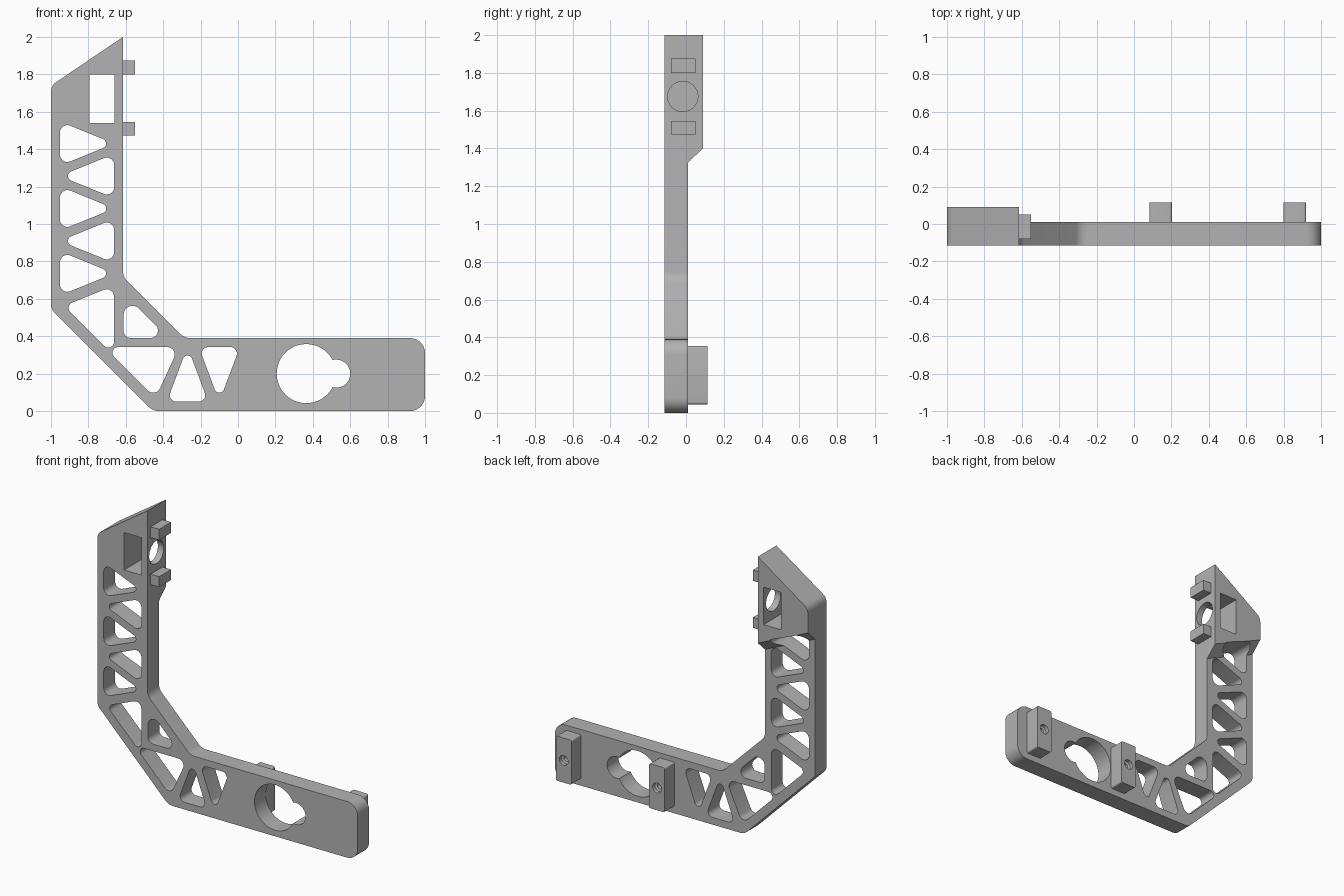
import bpy, bmesh, math
from mathutils import Vector

if "Cube" in bpy.data.objects:
    bpy.data.objects.remove(bpy.data.objects["Cube"], do_unlink=True)

grey = bpy.data.materials.new("plain grey")
grey.use_nodes = True
GREY = (0.45, 0.45, 0.45, 1)
grey.diffuse_color = GREY
grey.node_tree.nodes["Principled BSDF"].inputs["Base Color"].default_value = GREY

FRONT, BACK, HEAD_BACK, POST_BACK = -0.115, 0.01, 0.09, 0.115
ARM_FACE = -0.615


def fillet(corners, steps=8):
    """Round each (x, z, radius) corner of a polygon."""
    out = []
    n = len(corners)
    for i, (x, z, r) in enumerate(corners):
        p = Vector((x, z))
        if r == 0:
            out.append(p)
            continue
        a = (Vector(corners[i - 1][:2]) - p).normalized()
        b = (Vector(corners[(i + 1) % n][:2]) - p).normalized()
        half = a.angle(b) / 2
        centre = p + (a + b).normalized() * (r / math.sin(half))
        start = p + a * (r / math.tan(half)) - centre
        end = p + b * (r / math.tan(half)) - centre
        sweep = start.angle(end)
        for k in range(steps + 1):
            t = k / steps
            out.append(centre + (start * math.sin((1 - t) * sweep)
                                 + end * math.sin(t * sweep)) / math.sin(sweep))
    return out


def circle(x, z, r, n=48):
    return [Vector((x + r * math.cos(math.tau * k / n), z + r * math.sin(math.tau * k / n)))
            for k in range(n)]


def box(x0, x1, z0, z1, r=0):
    return fillet([(x0, z0, r), (x1, z0, r), (x1, z1, r), (x0, z1, r)], 4)


def solid(name, *lofts):
    """Make an object from lofts; each loft is a list of (y, outline) sections."""
    bm = bmesh.new()
    for sections in lofts:
        rings = [[bm.verts.new((p[0], y, p[1])) for p in pts] for y, pts in sections]
        for lo, hi in zip(rings, rings[1:]):
            for i in range(len(lo)):
                bm.faces.new((lo[i - 1], lo[i], hi[i], hi[i - 1]))
        bm.faces.new(rings[0])
        bm.faces.new(rings[-1])
    bmesh.ops.recalc_face_normals(bm, faces=bm.faces)
    mesh = bpy.data.meshes.new(name)
    bm.to_mesh(mesh)
    bm.free()
    mesh.materials.append(grey)
    obj = bpy.data.objects.new(name, mesh)
    bpy.context.collection.objects.link(obj)
    return obj


def prism(outline, y0, y1):
    return [(y0, outline), (y1, outline)]


def activate(obj):
    bpy.ops.object.select_all(action="DESELECT")
    obj.select_set(True)
    bpy.context.view_layer.objects.active = obj


def cut(obj, cutter):
    cutter.hide_render = True
    mod = obj.modifiers.new("cut", "BOOLEAN")
    mod.operation, mod.solver, mod.object = "DIFFERENCE", "EXACT", cutter
    activate(obj)
    bpy.ops.object.modifier_apply(modifier=mod.name)
    bpy.data.objects.remove(cutter, do_unlink=True)


def smooth(obj):
    activate(obj)
    bpy.ops.object.shade_smooth_by_angle(angle=math.radians(28))


# Bent bracket body, first at the full thickness of the head
bracket = solid("bracket", prism(fillet([
    (-1, 0.545, 0.06), (-0.455, 0, 0.08), (1, 0, 0.08), (1, 0.39, 0.08),
    (-0.286, 0.39, 0.08), (ARM_FACE, 0.717, 0.08), (ARM_FACE, 2, 0), (-1, 1.74, 0.06),
]), FRONT, HEAD_BACK))


# Thin the arm behind, leaving the head with a slanted, chamfered lower edge
def below_head(lift):
    slope = -0.45
    def edge(x):
        return 1.325 + lift + slope * (x - ARM_FACE)
    return [(-1.2, -0.2), (1.2, -0.2), (1.2, edge(1.2)), (-1.2, edge(-1.2))]


chamfer = 0.94
cut(bracket, solid("relief_cutter", [
    (BACK, below_head(0)), (HEAD_BACK + 0.05, below_head(chamfer * (HEAD_BACK + 0.05 - BACK)))]))

# Lightening holes: alternating triangles up the arm, then around the bend
holes = []
for i in range(5):
    side = -1 if i % 2 == 0 else 1
    x, z = -0.807, 1.43 - 0.1735 * i
    base, tip = x + side * 0.145, x - side * 0.145
    holes.append([(base, z + 0.118, 0.04), (base, z - 0.118, 0.04), (tip, z, 0.026)])
holes += [
    [(-0.663, 0.671, 0.04), (-0.929, 0.562, 0.03), (-0.663, 0.297, 0.03)],
    [(-0.612, 0.631, 0.048), (-0.612, 0.39, 0.04), (-0.372, 0.39, 0.04)],
    [(-0.714, 0.342, 0.03), (-0.316, 0.342, 0.04), (-0.441, 0.069, 0.04)],
    [(-0.27, 0.345, 0.026), (-0.38, 0.05, 0.035), (-0.16, 0.05, 0.035)],
    [(-0.209, 0.342, 0.035), (0.01, 0.342, 0.035), (-0.1, 0.05, 0.026)],
]
cut(bracket, solid("triangle_cutter", *[prism(fillet(h), -0.3, 0.3) for h in holes]))

# Head window and keyhole opening
cut(bracket, solid("window_cutter", prism(box(-0.795, -0.66, 1.54, 1.8), -0.3, 0.3),
                   prism(circle(0.365, 0.2, 0.158), -0.3, 0.3)))
cut(bracket, solid("notch_cutter", prism(circle(0.525, 0.2, 0.075), -0.3, 0.3)))

# Round port from the inner face into the window
bpy.ops.mesh.primitive_cylinder_add(vertices=48, radius=0.08, depth=0.2,
                                    location=(-0.63, -0.017, 1.675), rotation=(0, math.pi / 2, 0))
cut(bracket, bpy.context.object)
smooth(bracket)

# Pegs above and below the port
for name, z0, z1 in (("upper_peg", 1.8, 1.875), ("lower_peg", 1.473, 1.546)):
    solid(name, prism(box(ARM_FACE - 0.01, -0.55, z0, z1), -0.08, 0.05))

# Mounting posts behind the bar, each with a countersunk screw hole
for name, x in (("inner_post", 0.143), ("outer_post", 0.86)):
    post = solid(name, prism(box(x - 0.06, x + 0.06, 0.045, 0.355, 0.012), BACK - 0.01, POST_BACK))
    cut(post, solid("screw_cutter", [
        (BACK + 0.02, circle(x, 0.2, 0.018, 24)), (POST_BACK - 0.03, circle(x, 0.2, 0.018, 24)),
        (POST_BACK - 0.025, circle(x, 0.2, 0.034, 24)), (POST_BACK + 0.05, circle(x, 0.2, 0.034, 24))]))
    smooth(post)
